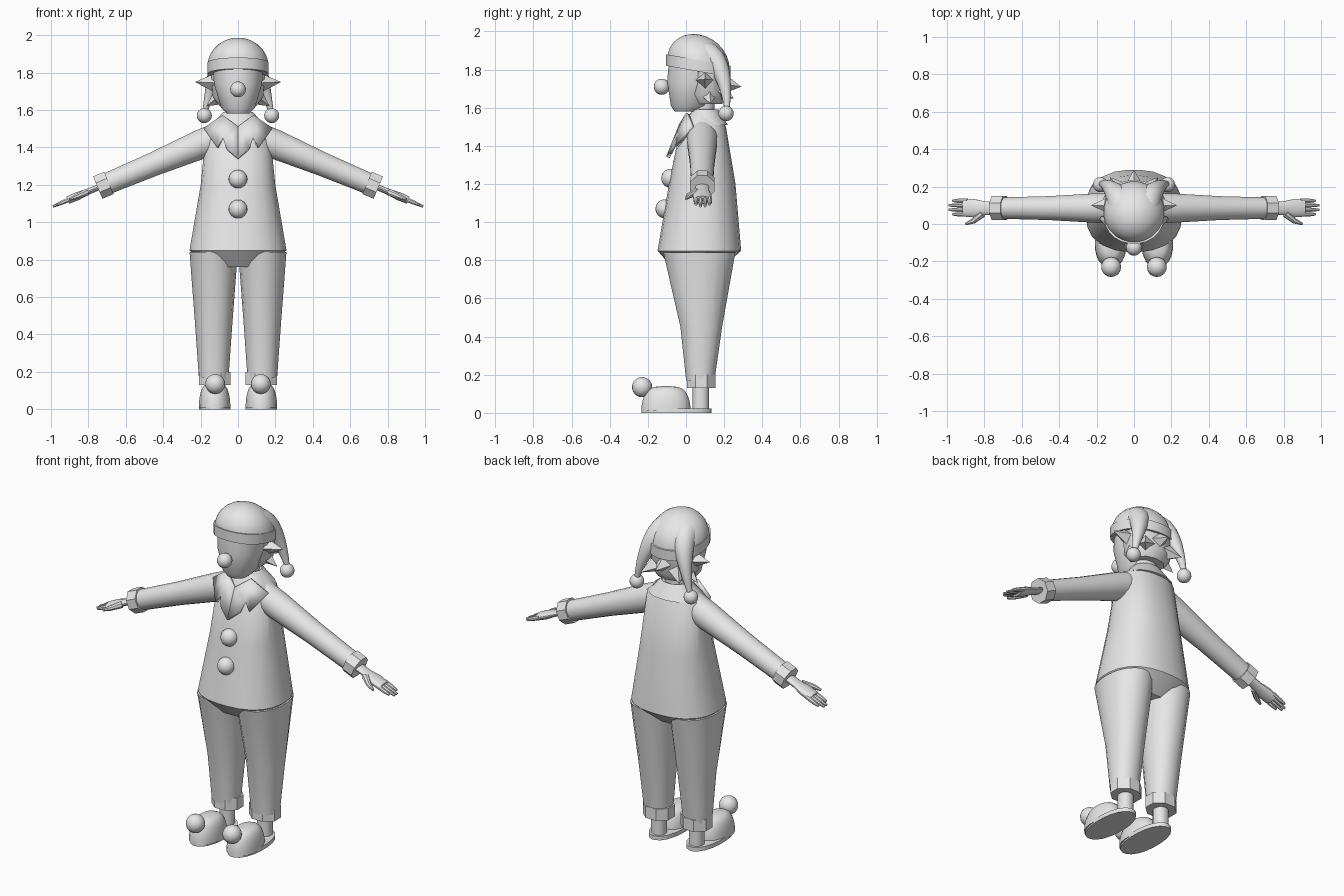
import bpy, bmesh
from math import sin, cos, pi, radians
from mathutils import Vector, Matrix

if "Cube" in bpy.data.objects:
    bpy.data.objects.remove(bpy.data.objects["Cube"])

GREY = (0.8, 0.8, 0.8, 1)
grey = bpy.data.materials.new("plain_grey")
grey.use_nodes = True
grey.diffuse_color = GREY
grey.node_tree.nodes["Principled BSDF"].inputs["Base Color"].default_value = GREY
X_AXIS, Y_AXIS, Z_AXIS = Matrix.Identity(3)
parts = []


def finish(name, bm, mirror):
    """Turn a bmesh into a part, with a twin on the other side if mirrored."""
    bmesh.ops.recalc_face_normals(bm, faces=bm.faces)
    mesh = bpy.data.meshes.new(name)
    bm.to_mesh(mesh)
    bm.free()
    mesh.materials.append(grey)
    part = bpy.data.objects.new(name, mesh)
    bpy.context.collection.objects.link(part)
    if mirror:
        part.modifiers.new("mirror", 'MIRROR').use_mirror_merge = False
    parts.append(part)
    return part


def skin(name, rings, sides, power, mirror):
    """Join rounded rings, each given as (centre, side vector, depth vector)."""
    bm = bmesh.new()
    loops = []
    for centre, side, depth in rings:
        loop = []
        for i in range(sides):
            angle = 2 * pi * (i + 0.5) / sides
            c, s = cos(angle), sin(angle)
            reach = (abs(c) ** power + abs(s) ** power) ** (-1 / power)
            loop.append(bm.verts.new(centre + (side * c + depth * s) * reach))
        loops.append(loop)
    for low, high in zip(loops, loops[1:]):
        for i in range(sides):
            j = (i + 1) % sides
            bm.faces.new((low[i], low[j], high[j], high[i]))
    bm.faces.new(loops[0])
    bm.faces.new(loops[-1])
    return finish(name, bm, mirror)


def stack(name, levels, x=0, slope=0, sides=20, power=2.2):
    """Upright form from levels of (height, half width, front, back)."""
    rings = []
    for z, width, front, back in levels:
        depth = (back - front) / 2
        rings.append((Vector((x, front + depth, z)), X_AXIS * width,
                      Vector((0, depth, -slope * depth))))
    return skin(name, rings, sides, power, x > 0)


def dome(name, base, height, width, front, back, blunt=1.0, **options):
    """Rounded cap closing upward over an oval."""
    middle, depth = (front + back) / 2, (back - front) / 2
    levels = []
    for step in range(8):
        angle = step / 7 * radians(88)
        size = cos(angle) ** blunt
        levels.append((base + height * sin(angle), width * size,
                       middle - depth * size, middle + depth * size))
    return stack(name, levels, **options)


def tube(name, points, radii, flat=1.0, across=Y_AXIS, sides=16):
    """Mirrored tube along a path; flat thins it at right angles to across."""
    rings = []
    for i, point in enumerate(points):
        along = points[min(i + 1, len(points) - 1)] - points[max(i - 1, 0)]
        up = along.cross(across).normalized()
        wide = up.cross(along).normalized()
        rings.append((point, wide * radii[i], up * radii[i] * flat))
    return skin(name, rings, sides, 2, True)


def ball(name, centre, radius):
    bm = bmesh.new()
    bmesh.ops.create_uvsphere(bm, u_segments=20, v_segments=12, radius=radius,
                              matrix=Matrix.Translation(centre))
    return finish(name, bm, centre[0] > 0)


def tuft(name, tip, radius=0.06):
    """Pointed lock of hair reaching out from the head."""
    tip = Vector(tip)
    base = Vector((0, 0.1, 1.74)).lerp(tip, 0.45)
    reach = tip - base
    turn = reach.to_track_quat('Z', 'Y').to_matrix().to_4x4()
    bm = bmesh.new()
    bmesh.ops.create_cone(bm, cap_ends=True, segments=4, radius1=radius, radius2=0,
                          depth=reach.length,
                          matrix=Matrix.Translation((base + tip) / 2) @ turn)
    return finish(name, bm, tip.x > 0)


def arm(x, y=0.085):
    """Point on the sloping line from shoulder to fingertip."""
    return Vector((x, y, 1.5 - 0.42 * x))


# Suit: torso, legs and trouser cuffs
stack("torso", [(.76, .17, -.07, .19), (.85, .26, -.15, .29), (1.2, .2, -.09, .26),
                (1.5, .17, -.03, .21), (1.58, .08, .03, .16)], sides=24, power=2.4)
stack("leg", [(.84, .13, -.12, .26), (.45, .1, -.03, .19), (.17, .08, 0, .15)], x=.13)
stack("trouser_cuff", [(z, .09, 0, .16) for z in (.13, .2)], x=.125, sides=8)

# Sleeves and their cuffs
tube("sleeve", [arm(.11), arm(.2), arm(.45), arm(.71)], [.08, .08, .065, .058])
tube("sleeve_cuff", [arm(.69), arm(.75)], [.07, .07], sides=8)

# Hands: flat palm, fanned fingers and a forward thumb
tube("palm", [arm(.73), arm(.8), arm(.86), arm(.91)], [.036, .037, .05, .046], flat=.45)
for number in range(4):
    y = .052 + .024 * number
    tip = .99 if number in (1, 2) else .97
    tube("finger", [arm(.89, y), arm(.94, y), arm(tip, y)], [.013, .012, .007], sides=8)
tube("thumb", [arm(.81, .055), arm(.86, .015), arm(.9, 0)], [.02, .015, .007], sides=8)

# Neck, collar and notched lapels
stack("neck", [(z, .065, .03, .15) for z in (1.5, 1.64)])
stack("collar", [(1.51, .15, .01, .22), (1.59, .08, .03, .17), (1.57, .07, .04, .16)])
outline = [(0, 1.34), (.06, 1.39), (.08, 1.45), (.11, 1.4), (.18, 1.5), (.08, 1.57), (0, 1.51)]
bm = bmesh.new()
edge = [bm.verts.new((x, (z - 1.34) * .4 + 2 * x * x - .095, z)) for x, z in outline]
bmesh.ops.triangulate(bm, faces=[bm.faces.new(edge)])
lapel = finish("lapel", bm, True)
thickness = lapel.modifiers.new("thickness", 'SOLIDIFY')
thickness.thickness = .02
thickness.offset = 0

# Pompom buttons
ball("upper_button", (0, -.08, 1.23), .05)
ball("lower_button", (0, -.11, 1.07), .05)

# Head, nose and hair
stack("head", [(1.58, .06, -.06, .06), (1.61, .09, -.08, .12), (1.74, .13, -.1, .19),
               (1.85, .135, -.09, .2)])
ball("nose", (0, -.127, 1.71), .042)
stack("hair", [(1.62, .1, .03, .19), (1.67, .14, 0, .22), (1.82, .15, 0, .22)], sides=10)
tuft("side_hair_tuft", (.23, .1, 1.75))
tuft("lower_hair_tuft", (.17, .13, 1.62))
tuft("rear_hair_tuft", (.13, .25, 1.65))
tuft("back_hair_tuft", (0, .29, 1.71))

# Hat with a band and two drooping tails
stack("hat_band", [(z, .165, -.105, .235) for z in (1.79, 1.85)], slope=.18, sides=24)
dome("hat_crown", 1.83, .155, .165, -.1, .23, slope=.15, sides=24, power=2)
steps = [i / 8 for i in range(9)]
tail = [Vector((.06 + .12 * t, .08 + .135 * sin(t * pi / 2) ** .7, 1.88 - .3 * t ** 1.6))
        for t in steps]
tube("hat_tail", tail, [.078 - .066 * t for t in steps], across=X_AXIS)
ball("hat_pompom", (.18, .21, 1.57), .04)

# Open-backed slippers, ankles and toe pompoms
stack("ankle", [(z, .042, .035, .12) for z in (.01, .16)], x=.125)
stack("sole", [(z, .085, -.235, .135) for z in (0, .024)], x=.125)
dome("slipper_toe", .01, .13, .085, -.235, .025, blunt=.5, x=.125)
ball("toe_pompom", (.122, -.23, .135), .053)

# Smooth shading with crisp hard edges
bpy.ops.object.select_all(action='DESELECT')
for part in parts:
    part.select_set(True)
bpy.context.view_layer.objects.active = parts[0]
bpy.ops.object.shade_smooth_by_angle(angle=radians(40))
